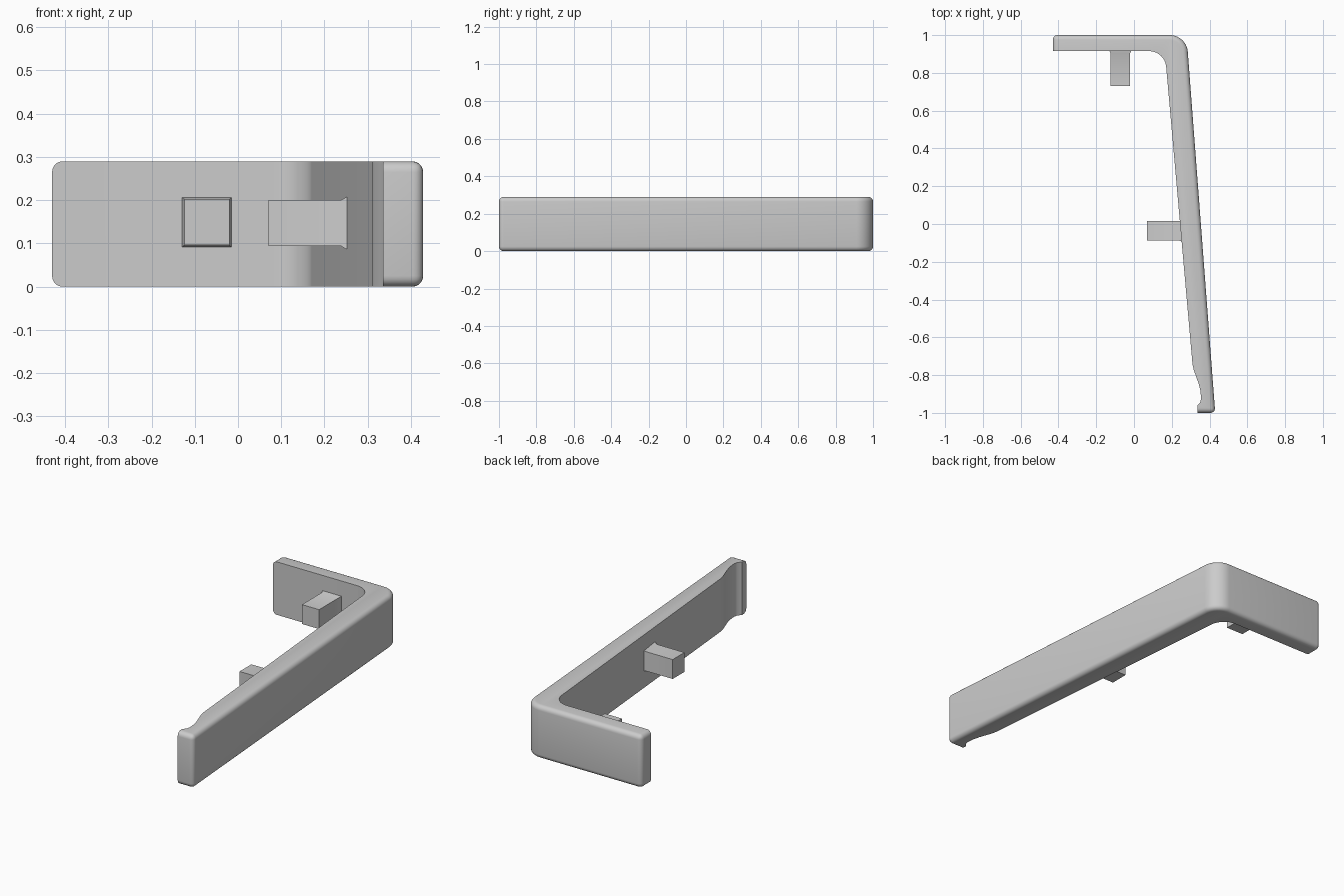
import bpy
import bmesh
from math import cos, sin, radians
from mathutils import Vector

cube = bpy.data.objects.get("Cube")
if cube:
    bpy.data.objects.remove(cube, do_unlink=True)

HEIGHT = 0.29
ROUND = 0.025

grey = bpy.data.materials.new("light grey")
grey.use_nodes = True
COLOUR = (0.6, 0.6, 0.6, 1)
grey.diffuse_color = COLOUR
grey.node_tree.nodes["Principled BSDF"].inputs["Base Color"].default_value = COLOUR


def finish(name, bm):
    bmesh.ops.recalc_face_normals(bm, faces=bm.faces)
    mesh = bpy.data.meshes.new(name)
    bm.to_mesh(mesh)
    bm.free()
    obj = bpy.data.objects.new(name, mesh)
    bpy.context.collection.objects.link(obj)
    mesh.materials.append(grey)
    bpy.ops.object.select_all(action="DESELECT")
    obj.select_set(True)
    bpy.context.view_layer.objects.active = obj
    bpy.ops.object.shade_smooth_by_angle(angle=radians(32))


def fillet(before, corner, after, radius, steps=10):
    """Arc that rounds a plan corner."""
    a, c, b = Vector(before), Vector(corner), Vector(after)
    u, v = (a - c).normalized(), (b - c).normalized()
    half = u.angle(v) / 2
    reach = radius / sin(half) * cos(half)
    centre = c + (u + v).normalized() * radius / sin(half)
    start, end = c + u * reach - centre, c + v * reach - centre
    return [centre + start.lerp(end, i / steps).normalized() * radius
            for i in range(steps + 1)]


# L-shaped bracket: outer wall first, then inner wall with finger notch
end_out, bend_out, tip_out = (-0.43, 1), (0.278, 1), (0.43, -1)
end_in, bend_in, notch_top = (-0.43, 0.915), (0.163, 0.915), (0.31, -0.745)
outer = [Vector(end_out)] + fillet(end_out, bend_out, tip_out, 0.095)
outer += [Vector(tip_out), Vector((0.335, -1))]
notch = [(0.335, -0.962), (0.35, -0.945), (0.355, -0.925), (0.352, -0.885),
         (0.342, -0.845), (0.328, -0.805), (0.317, -0.775), notch_top]
inner = [Vector(p) for p in notch]
inner += fillet(notch_top, bend_in, end_in, 0.09) + [Vector(end_in)]

bm = bmesh.new()
plan = [bm.verts.new((p.x, p.y, 0)) for p in outer + inner]
base = bm.faces.new(plan)
lift = bmesh.ops.extrude_face_region(bm, geom=[base])
top = [v for v in lift["geom"] if isinstance(v, bmesh.types.BMVert)]
bmesh.ops.translate(bm, verts=top, vec=(0, 0, HEIGHT))


# Round the rims of the outer wall and both ends, plus the two outer end corners
def on_outer(v):
    return any((v.co.xy - p).length < 1e-4 for p in outer + [Vector(end_in)])


def is_rounded(edge):
    a, b = edge.verts
    if abs(a.co.z - b.co.z) < 1e-4:
        return on_outer(a) and on_outer(b)
    return any((a.co.xy - Vector(p)).length < 1e-4 for p in (end_out, tip_out))


bmesh.ops.bevel(bm, geom=[e for e in bm.edges if is_rounded(e)], offset=ROUND,
                segments=5, profile=0.5, affect="EDGES", clamp_overlap=True)
finish("bracket", bm)


# Pegs: square bars that flare slightly where they meet the wall
def peg(name, centre, direction, sections):
    axis = Vector(direction)
    side = axis.cross(Vector((0, 0, 1)))
    bm = bmesh.new()
    rings = []
    for along, wide, tall in sections:
        mid = Vector(centre) + axis * along
        rings.append([bm.verts.new(mid + side * sx * wide + Vector((0, 0, sz * tall)))
                      for sx, sz in ((-1, -1), (1, -1), (1, 1), (-1, 1))])
    for low, high in zip(rings, rings[1:]):
        for i in range(4):
            j = (i + 1) % 4
            bm.faces.new((low[i], low[j], high[j], high[i]))
    bm.faces.new(rings[0])
    bm.faces.new(rings[-1])
    finish(name, bm)


peg("back_peg", (-0.072, 0.73, 0.149), (0, 1, 0),
    [(0, 0.052, 0.053), (0.174, 0.052, 0.053), (0.186, 0.058, 0.058), (0.2, 0.058, 0.058)])
peg("side_peg", (0.07, -0.036, 0.147), (1, 0, 0),
    [(0, 0.051, 0.053), (0.168, 0.051, 0.053), (0.18, 0.056, 0.06), (0.195, 0.056, 0.06)])
